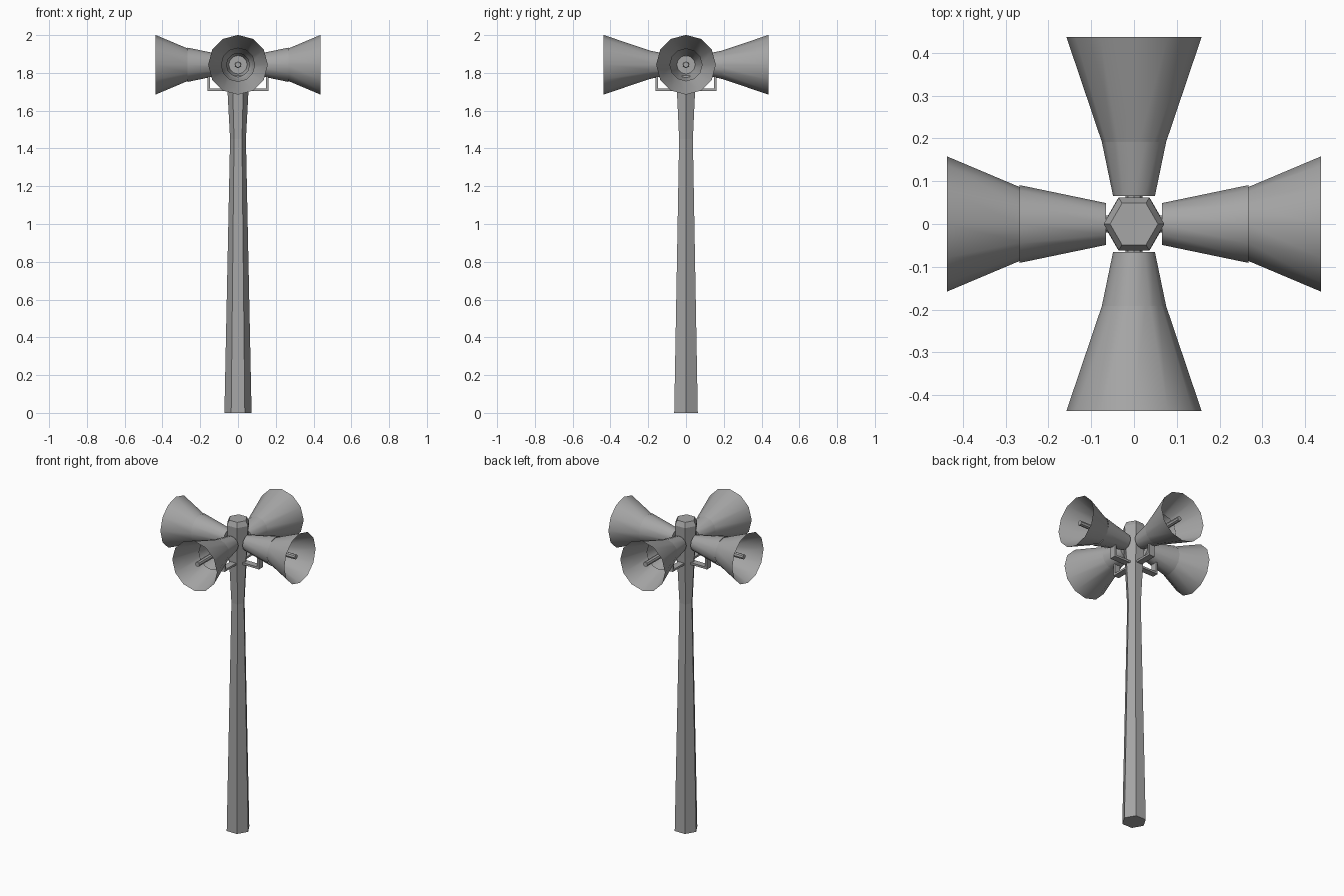
import bpy, bmesh, math
from mathutils import Matrix

cube = bpy.data.objects.get("Cube")
if cube:
    bpy.data.objects.remove(cube, do_unlink=True)

# Single painted-metal colour
grey = bpy.data.materials.new("grey_metal")
grey.use_nodes = True
colour = (0.38, 0.38, 0.38, 1)
grey.diffuse_color = colour
grey.node_tree.nodes["Principled BSDF"].inputs["Base Color"].default_value = colour

AXIS_Z = 1.843                      # height of the horn axes
TO_X = Matrix.Rotation(math.pi / 2, 4, 'Y')


def finish(name, bm, matrix, smooth=False):
    bmesh.ops.recalc_face_normals(bm, faces=bm.faces)
    bm.transform(matrix)
    mesh = bpy.data.meshes.new(name)
    bm.to_mesh(mesh)
    bm.free()
    mesh.materials.append(grey)
    obj = bpy.data.objects.new(name, mesh)
    bpy.context.collection.objects.link(obj)
    if smooth:
        bpy.ops.object.select_all(action='DESELECT')
        obj.select_set(True)
        bpy.context.view_layer.objects.active = obj
        bpy.ops.object.shade_smooth_by_angle(angle=math.radians(35))
    return obj


def lathe(name, profile, sides, matrix, cap_start=True, cap_end=True, smooth=False):
    """Sweep (distance, radius) pairs around the local z axis."""
    bm = bmesh.new()
    rings = []
    for d, r in profile:
        rings.append([bm.verts.new((r * math.cos(math.tau * i / sides),
                                    r * math.sin(math.tau * i / sides), d))
                      for i in range(sides)])
    for a, b in zip(rings, rings[1:]):
        for i in range(sides):
            j = (i + 1) % sides
            bm.faces.new((a[i], a[j], b[j], b[i]))
    if cap_start:
        bm.faces.new(rings[0][::-1])
    if cap_end:
        bm.faces.new(rings[-1])
    return finish(name, bm, matrix, smooth)


def box(name, low, high, matrix):
    bm = bmesh.new()
    bmesh.ops.create_cube(bm, size=1)
    for v in bm.verts:
        v.co = [high[k] if v.co[k] > 0 else low[k] for k in range(3)]
    return finish(name, bm, matrix)


# Hexagonal pole, waisted below the head and chamfered on top
lathe("pole", [(0, .072), (1.45, .042), (1.75, .058), (1.95, .071), (1.98, .056)],
      6, Matrix.Identity(4))

# Four horns; the front and back pair has longer flares
for index, side in enumerate(("left", "back", "right", "front")):
    turn = Matrix.Rotation(index * math.pi / 2, 4, 'Z')
    place = turn @ Matrix.Translation((0, 0, AXIS_Z))
    along = place @ TO_X
    long_flare = side in ("front", "back")

    lathe(side + "_horn_throat", [(.066, .049), (.268, .091)], 12, along,
          cap_end=False, smooth=True)
    start = (.15, .061) if long_flare else (.264, .085)
    lathe(side + "_horn_flare", [start, (.437, .158)], 12, along,
          cap_start=False, cap_end=False, smooth=True)
    lathe(side + "_horn_rod", [(.066, .018), (.41, .015)], 8, along, smooth=True)
    lathe(side + "_horn_mount", [(.03, .02), (.07, .02)], 8, along, smooth=True)

    # Strap bracket under each horn
    box(side + "_bracket_arm", (.035, -.02, 1.705), (.162, .02, 1.718), turn)
    box(side + "_bracket_upright", (.149, -.02, 1.718), (.162, .02, 1.785), turn)
